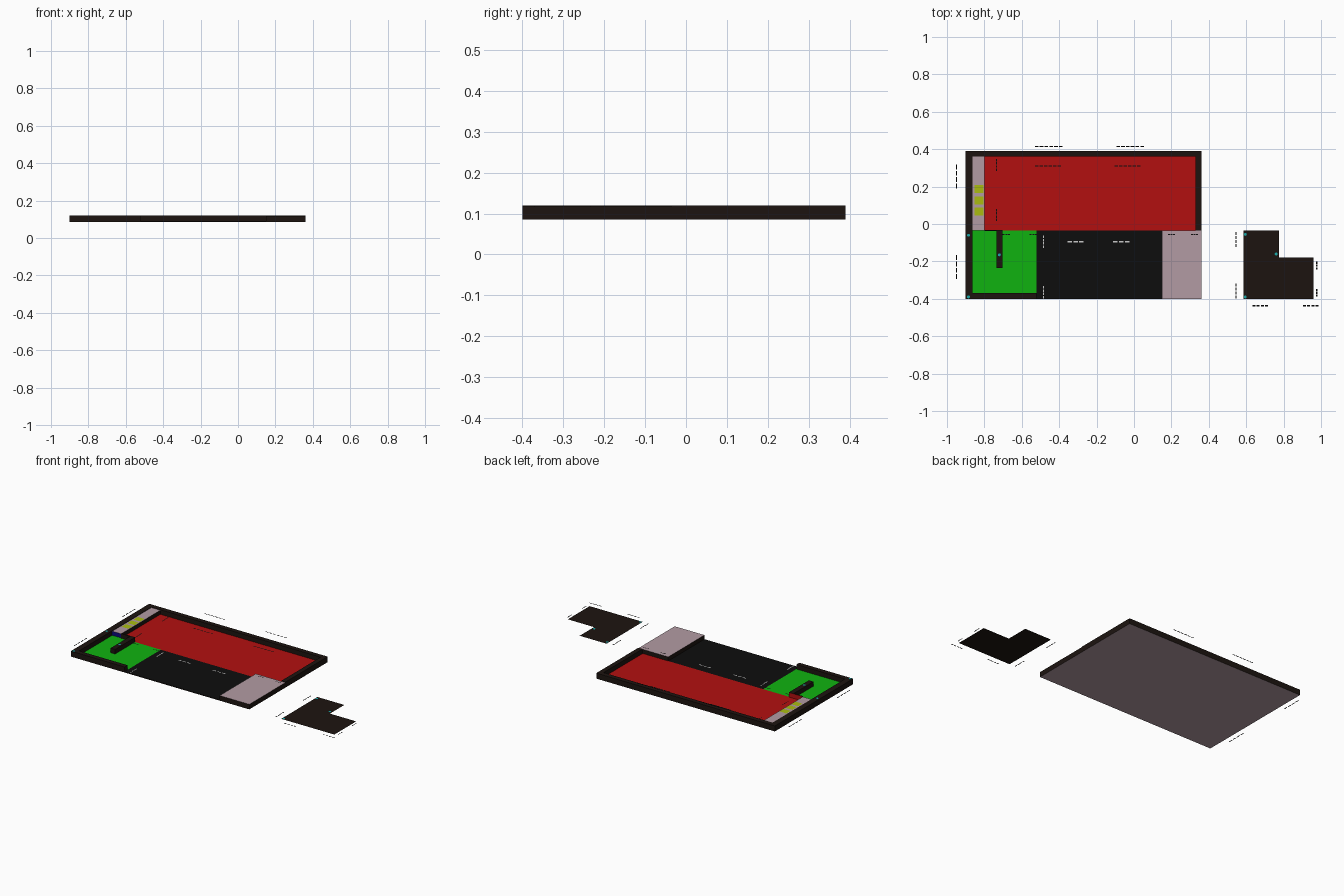
import bpy
import bmesh
from mathutils import Vector

default_cube = bpy.data.objects.get("Cube")
if default_cube:
    bpy.data.objects.remove(default_cube, do_unlink=True)


def material(name, *rgb):
    mat = bpy.data.materials.new(name)
    mat.use_nodes = True
    color = (*rgb, 1)
    mat.diffuse_color = color
    mat.node_tree.nodes["Principled BSDF"].inputs["Base Color"].default_value = color
    return mat


brown = material("dark_brown", 0.012, 0.007, 0.005)
black = material("black", 0.004, 0.004, 0.004)
mauve = material("mauve", 0.45, 0.33, 0.37)
red = material("red", 0.45, 0.005, 0.005)
green = material("green", 0.005, 0.45, 0.005)
lime = material("lime", 0.4, 0.5, 0.005)
blue = material("blue", 0.004, 0.004, 0.2)
teal = material("teal", 0.01, 0.4, 0.4)
pale = material("pale_grey", 0.6, 0.6, 0.6)

BOTTOM, FLOOR, SHELF, RIM = 0.085, 0.09, 0.117, 0.12
SIDES = {"top": (0, 0, 1), "bottom": (0, 0, -1), "front": (0, -1, 0), "back": (0, 1, 0)}


def finish(name, bm, mats):
    mesh = bpy.data.meshes.new(name)
    bm.to_mesh(mesh)
    bm.free()
    for mat in mats:
        mesh.materials.append(mat)
    obj = bpy.data.objects.new(name, mesh)
    bpy.context.collection.objects.link(obj)
    return obj


def box(name, x, y, z, mat, **painted):
    """Box between three ranges; named sides may have their own colour."""
    bm = bmesh.new()
    bmesh.ops.create_cube(bm, size=1)
    for v in bm.verts:
        v.co = [lo + (hi - lo) * (c + 0.5) for c, (lo, hi) in zip(v.co, (x, y, z))]
    bm.normal_update()
    for i, side in enumerate(painted, 1):
        for face in bm.faces:
            if face.normal.dot(Vector(SIDES[side])) > 0.9:
                face.material_index = i
    return finish(name, bm, [mat, *painted.values()])


def sheet(name, outline, z, mat):
    bm = bmesh.new()
    bm.faces.new([bm.verts.new((x, y, z)) for x, y in outline])
    return finish(name, bm, [mat])


def panel(name, x, y, z, mat):
    return sheet(name, [(x[0], y[0]), (x[1], y[0]), (x[1], y[1]), (x[0], y[1])], z, mat)


def dimension_line(name, center, inner, outer, count, z, mat=black, upright=False):
    """Two mirrored groups of dashes with a gap between them."""
    bm = bmesh.new()
    pitch = (outer - inner) / count
    for sign in (-1, 1):
        for i in range(count):
            mid = sign * (inner + pitch * (i + 0.5))
            half = (pitch * 0.38, 0.003)
            corners = []
            for sx, sy in ((-1, -1), (1, -1), (1, 1), (-1, 1)):
                u, v = mid + sx * half[0], sy * half[1]
                if upright:
                    u, v = -v, u
                corners.append(bm.verts.new((center[0] + u, center[1] + v, z)))
            bm.faces.new(corners)
    return finish(name, bm, [mat])


# Tray base and rim walls
left, right, front, back, middle = -0.9, 0.36, -0.4, 0.39, -0.035
in_left, in_right, in_back = -0.863, 0.33, 0.36
bay_right, block_left, strip_right = -0.52, 0.15, -0.8
box("tray_base", (left, right), (front, back), (BOTTOM, FLOOR), brown, bottom=mauve)
wall = (FLOOR, RIM)
box("left_wall", (left, in_left), (front, back), wall, brown)
box("back_wall", (in_left, right), (in_back, back), wall, brown)
box("right_wall", (in_right, right), (middle, in_back), wall, brown)
box("front_wall", (in_left, bay_right), (front, -0.37), wall, brown)

# Coloured floors
skin = FLOOR + 0.001
panel("red_floor", (strip_right, in_right), (middle, in_back), skin, red)
panel("green_floor", (in_left, bay_right), (-0.37, middle), skin, green)
panel("black_floor", (bay_right, block_left), (front, middle), skin, black)

# Raised block and side strip
box("corner_block", (block_left, right), (front, middle), (FLOOR, SHELF), brown, top=mauve)
box("side_strip", (in_left, strip_right), (middle, in_back), (FLOOR, SHELF),
    brown, top=mauve, front=blue)
for i in range(3):
    y = 0.045 + i * 0.06
    panel(f"strip_button_{i + 1}", (-0.853, -0.805), (y, y + 0.043), SHELF + 0.001, lime)

# Hooked divider in the green bay
box("divider_cross", (strip_right, -0.703), (middle - 0.003, middle + 0.003), wall,
    brown, back=red)
box("divider_bar", (-0.735, -0.703), (-0.235, middle - 0.003), wall, brown)

# Separate cover plate
sheet("cover_plate", [(0.585, front), (0.96, front), (0.96, -0.18), (0.775, -0.18),
                      (0.775, middle), (0.585, middle)], BOTTOM, brown)

# Matching fixing points on the tray and plate
pins = [(-0.885, -0.06, RIM), (-0.885, -0.39, RIM), (-0.72, -0.165, RIM),
        (0.595, -0.055, BOTTOM), (0.595, -0.39, BOTTOM), (0.76, -0.16, BOTTOM)]
for i, (x, y, z) in enumerate(pins, 1):
    bm = bmesh.new()
    bmesh.ops.create_circle(bm, cap_ends=True, segments=12, radius=0.008)
    finish(f"fixing_point_{i}", bm, [teal]).location = (x, y, z + 0.001)

# Dashed measuring lines
mark = FLOOR + 0.003
dimension_line("back_dashes", (-0.238, 0.415), 0.14, 0.295, 6, 0.148)
dimension_line("red_floor_dashes", (-0.248, 0.31), 0.14, 0.285, 6, mark)
dimension_line("black_floor_dashes", (-0.19, -0.095), 0.075, 0.17, 3, mark, pale)
dimension_line("block_dashes", (0.262, -0.057), 0.04, 0.083, 3, SHELF + 0.002)
dimension_line("green_floor_dashes", (-0.61, -0.057), 0.05, 0.095, 3, mark)
dimension_line("plate_front_dashes", (0.81, -0.437), 0.09, 0.18, 4, BOTTOM)
dimension_line("left_dashes", (-0.95, 0.012), 0.175, 0.31, 4, 0.1, upright=True)
dimension_line("bay_dashes", (-0.483, -0.23), 0.1, 0.17, 4, mark, pale, True)
dimension_line("strip_dashes", (-0.735, 0.182), 0.1, 0.168, 4, mark, upright=True)
dimension_line("plate_left_dashes", (0.545, -0.22), 0.095, 0.18, 4, BOTTOM, upright=True)
dimension_line("plate_right_dashes", (0.977, -0.295), 0.05, 0.095, 3, BOTTOM, upright=True)
